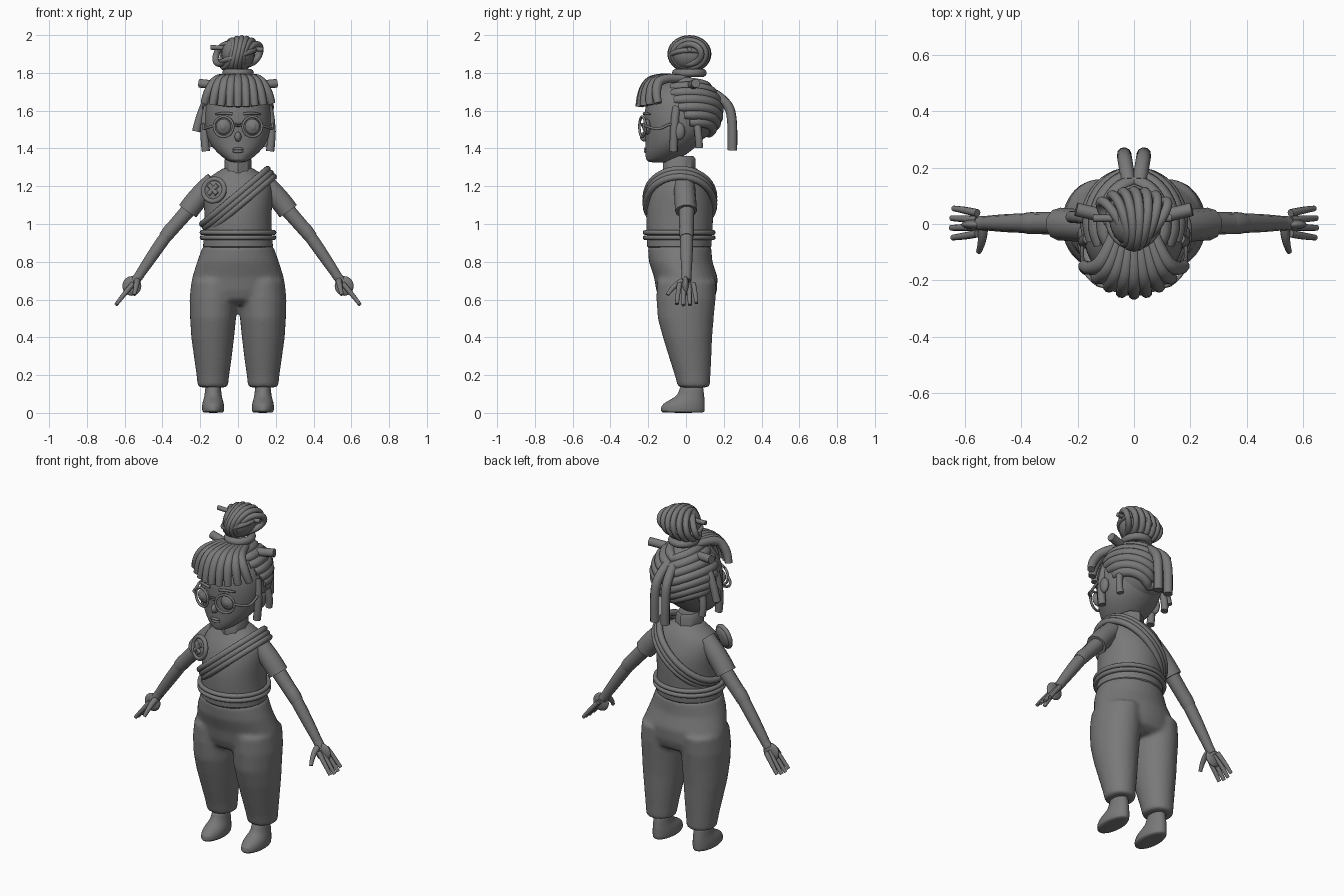
import bpy, bmesh
from math import sin, cos, pi, radians
from mathutils import Vector, Matrix

cube = bpy.data.objects.get("Cube")
if cube:
    bpy.data.objects.remove(cube, do_unlink=True)

grey = bpy.data.materials.new("plain_grey")
grey.use_nodes = True
grey.diffuse_color = (0.19, 0.19, 0.19, 1)
grey.node_tree.nodes["Principled BSDF"].inputs["Base Color"].default_value = (0.19, 0.19, 0.19, 1)
parts = []


def add(name, mesh):
    mesh.materials.clear()
    mesh.materials.append(grey)
    ob = bpy.data.objects.new(name, mesh)
    bpy.context.collection.objects.link(ob)
    parts.append(ob)
    return ob


def from_bm(name, bm):
    bmesh.ops.recalc_face_normals(bm, faces=bm.faces)
    mesh = bpy.data.meshes.new(name)
    bm.to_mesh(mesh)
    bm.free()
    return add(name, mesh)


def loft(bm, rows, n=24, cx=0.0):
    """Rows of (z, half width, front y, back y, optional x offset)."""
    rings = []
    for z, rx, yf, yb, *off in rows:
        x0 = off[0] if off else cx
        rings.append([bm.verts.new((x0 + rx * cos(2 * pi * i / n),
                                    (yf + yb) / 2 + (yb - yf) / 2 * sin(2 * pi * i / n), z))
                      for i in range(n)])
    for a, b in zip(rings, rings[1:]):
        for i in range(n):
            j = (i + 1) % n
            bm.faces.new((a[i], a[j], b[j], b[i]))
    bm.faces.new(rings[0])
    bm.faces.new(rings[-1])


def loft_part(name, rows, n=24, cx=0.0, smooth=1):
    bm = bmesh.new()
    loft(bm, rows, n, cx)
    ob = from_bm(name, bm)
    if smooth:
        ob.modifiers.new("smooth", "SUBSURF").levels = smooth
        ob.modifiers["smooth"].render_levels = smooth
    return ob


def tube(name, pts, r, radii=None, cyclic=False, curved=True):
    """Round tube along a path, turned into a mesh."""
    cu = bpy.data.curves.new(name, "CURVE")
    cu.dimensions = "3D"
    cu.bevel_depth = r
    cu.bevel_resolution = 3
    cu.use_fill_caps = True
    sp = cu.splines.new("NURBS" if curved and len(pts) > 2 else "POLY")
    sp.points.add(len(pts) - 1)
    for i, p in enumerate(pts):
        sp.points[i].co = (*p, 1)
        sp.points[i].radius = radii[i] if radii else 1
    sp.use_cyclic_u = cyclic
    if sp.type == "NURBS":
        sp.order_u = 3
        sp.use_endpoint_u = not cyclic
        sp.resolution_u = 6
    tmp = bpy.data.objects.new("tmp", cu)
    bpy.context.collection.objects.link(tmp)
    dg = bpy.context.evaluated_depsgraph_get()
    mesh = bpy.data.meshes.new_from_object(tmp.evaluated_get(dg))
    bpy.data.objects.remove(tmp, do_unlink=True)
    return add(name, mesh)


def ring(name, c, u, v, r, n=36):
    c, u, v = Vector(c), Vector(u), Vector(v)
    pts = [c + u * cos(2 * pi * i / n) + v * sin(2 * pi * i / n) for i in range(n)]
    return tube(name, pts, r, cyclic=True, curved=False)


def ball(name, c, radii, facing=None):
    m = Matrix.Translation(c)
    if facing:
        m = m @ Vector(facing).to_track_quat("Z", "Y").to_matrix().to_4x4()
    bm = bmesh.new()
    bmesh.ops.create_uvsphere(bm, u_segments=24, v_segments=14, radius=1,
                              matrix=m @ Matrix.Diagonal((*radii, 1)))
    return from_bm(name, bm)


# Trousers: hips and two legs fused into one surface
bm = bmesh.new()
loft(bm, [(.885, .186, -.203, .133), (.8, .217, -.197, .14), (.72, .242, -.17, .167),
          (.65, .252, -.158, .165), (.6, .235, -.14, .15), (.575, .19, -.1, .11)], 32)
for s in (1, -1):
    loft(bm, [(z, (o - i) / 2, f, b, s * (o + i) / 2) for z, i, o, f, b in (
        (.7, .0, .247, -.155, .16), (.6, .004, .257, -.157, .157), (.5, .01, .254, -.15, .147),
        (.4, .02, .248, -.123, .139), (.3, .032, .234, -.092, .135),
        (.2, .046, .22, -.06, .13), (.135, .053, .213, -.043, .127))])
trousers = from_bm("trousers", bm)
rm = trousers.modifiers.new("fuse", "REMESH")
rm.mode = "VOXEL"
rm.voxel_size = .012
rm.use_smooth_shade = True
sm = trousers.modifiers.new("soften", "SMOOTH")
sm.factor = .5
sm.iterations = 6

# Shirt, belt cords and neck
loft_part("shirt", [(.872, .184, -.205, .133), (.875, .187, -.208, .136), (.92, .184, -.208, .138),
                    (1.0, .177, -.212, .143), (1.08, .18, -.21, .147), (1.15, .185, -.193, .14),
                    (1.21, .182, -.165, .115), (1.25, .155, -.135, .095), (1.28, .1, -.112, .072),
                    (1.305, .07, -.1, .05)], 28)
for z in (.928, .955):
    ring("belt_cord", (0, -.036, z), (.19, 0, 0), (0, .18, 0), .013)
loft_part("neck", [(1.27, .074, -.124, .052), (1.345, .07, -.12, .05), (1.36, .06, -.11, .04)], 8, smooth=0)

# Shoulder sash of side-by-side cords
for k in (-1, 0, 1):
    ring("sash_cord", (-.016 * k, -.032, 1.125 + .02 * k), (.172, 0, .145), (0, .18, 0), .018)

# Round chest badge with a crossed pad
face = Vector((-.38, -.9, .2)).normalized()
side = face.cross(Vector((0, 0, 1))).normalized()
up = side.cross(face)
bc = Vector((-.125, -.17, 1.178))
ball("badge_disc", bc, (.062, .062, .022), face)
ring("badge_rim", bc + face * .008, side * .06, up * .06, .013)
for d in (side + up, side - up):
    d = d.normalized() * .035
    tube("badge_cross", [bc + face * .018 - d, bc + face * .018 + d], .013)

# Head, face and ears
loft_part("head", [(1.325, .03, -.19, -.09), (1.335, .06, -.214, -.05), (1.38, .115, -.217, .02),
                   (1.43, .155, -.214, .08), (1.5, .178, -.217, .13), (1.58, .181, -.224, .155),
                   (1.66, .168, -.21, .15), (1.73, .125, -.16, .12), (1.77, .05, -.07, .05)], 28)
ball("nose", (0, -.218, 1.462), (.018, .026, .026))
for z in (1.398, 1.384):
    ball("lip", (0, -.213, z), (.03, .01, .008))
ring("glasses_bridge", (0, -.232, 1.525), (.02, 0, 0), (0, 0, .006), .005, 12)
for s in (1, -1):
    yaw = Vector((s * cos(.3), sin(.3), 0))
    eye = Vector((s * .076, -.207, 1.515))
    ball("eye", eye, (.04, .022, .042))
    ball("iris", eye + Vector((s * .002, -.015, 0)), (.02, .01, .022))
    ring("glasses_rim", eye + Vector((0, -.024, 0)), yaw * .053, (0, 0, .053), .007)
    tube("glasses_arm", [(s * .128, -.215, 1.52), (s * .165, -.19, 1.51), (s * .183, -.14, 1.5),
                         (s * .185, -.08, 1.535), (s * .18, -.03, 1.53)], .007)
    tube("eyebrow", [(s * .03, -.222, 1.582), (s * .075, -.222, 1.592), (s * .12, -.19, 1.58)], .009, (.8, 1, .5))
    ball("ear", (s * .18, -.035, 1.49), (.02, .03, .045))

# Hair: scalp, fringe and strands wrapped to the back
ball("scalp_hair", (0, 0, 1.6), (.176, .188, .172))
for i in range(-4, 5):
    u = i / 4
    tube("fringe_strand", [(u * .05, .02, 1.765), (u * .1, -.13, 1.785), (u * .16, -.235 + .07 * u * u, 1.735 - .03 * u * u),
                           (u * .178, -.248 + .1 * u * u, 1.62 + .02 * u * u)], .026, (.7, 1, 1, .8))


def scalp(s, az, el):
    a, e = radians(az), radians(el)
    return (s * .168 * cos(e) * sin(a), -.18 * cos(e) * cos(a), 1.6 + .165 * sin(e))


for s in (1, -1):
    for k in range(7):
        pts = []
        for j in range(9):
            t = j / 8
            el = (62 - 14 * k) * (1 - t) + (46 - 16 * k) * t + 10 * sin(pi * t)
            pts.append(scalp(s, (42 + 9 * k) * (1 - t) + 184 * t, el))
        tube("wrapped_strand", pts, .027, [.8] + [1] * 7 + [.7])
    # Loose locks
    tube("front_lock", [(s * .16, -.05, 1.62), (s * .188, -.065, 1.52), (s * .17, -.065, 1.385)], .022)
    tube("rear_lock", [(s * .15, .06, 1.52), (s * .165, .068, 1.46), (s * .155, .07, 1.405)], .02)
    tube("back_tail", [(s * .02, .15, 1.69), (s * .03, .215, 1.65), (s * .036, .25, 1.56),
                       (s * .034, .245, 1.39)], .026)
    tube("side_stub", [(s * .11, .03, 1.735), (s * .205, .052, 1.745)], .024)
tube("swept_lock", [(-.165, .02, 1.65), (-.195, .025, 1.6), (-.222, .025, 1.49)], .022)

# Top bun wound from cords, with a hair stick
bun = Vector((0, .018, 1.9))
ball("bun_core", bun, (.088, .1, .088))
for k in range(-3, 4):
    x = k * .026
    w = (1 - (x / .1) ** 2) ** .5
    ring("bun_strand", bun + Vector((x, 0, 0)), (.012 * k, .1 * w, 0), (.02, 0, .083 * w), .017, 28)
ring("bun_wrap", bun + Vector((0, 0, -.01)), (.088, 0, .03), (0, .096, 0), .014)
ring("bun_base", (0, .018, 1.8), (.062, 0, 0), (0, .07, 0), .022)
tube("hair_stick", [(-.145, .02, 1.935), (.132, .02, 1.925)], .013)

# Arms, hands, and shoes
for s in (1, -1):
    def p(x, y, z):
        return (s * x, y, z)

    tube("sleeve", [p(.125, -.01, 1.225), p(.2, -.005, 1.16), p(.266, 0, 1.068)], .058, (.95, 1, 1))
    tube("upper_arm", [p(.24, .003, 1.1), p(.375, .003, .945)], .042, (1, .9))
    tube("elbow", [p(.335, .003, .995), p(.362, .003, .962), p(.388, .003, .928)], .042, (.85, 1, .85))
    tube("forearm", [p(.36, .003, .965), p(.43, .003, .868), p(.53, .003, .718)], .036, (.95, 1, .7))
    tube("wrist", [p(.515, .003, .738), p(.545, .002, .698)], .026)
    ball("palm", p(.562, -.002, .672), (.05, .018, .052), None).data.transform(Matrix.Identity(4))
    for f in range(4):
        y = -.042 + .03 * f
        reach = (.92, 1, .98, .85)[f]
        tube("finger", [p(.555, y * .8, .685), p(.59, y, .645), p(.59 + .058 * reach, y * 1.15, .645 - .075 * reach)],
             .0125, (1.1, 1.1, .8))
    tube("thumb", [p(.535, -.01, .7), p(.535, -.06, .685), p(.55, -.098, .625)], .014, (1.3, 1.1, .7))
    loft_part("shoe", [(0, .052, -.125, .095), (.006, .058, -.135, .1), (.035, .06, -.135, .1),
                       (.06, .055, -.108, .1), (.08, .048, -.06, .098), (.11, .043, -.035, .094),
                       (.16, .042, -.032, .092)], cx=s * .132)

# Smooth shading with crisp edges
bpy.ops.object.select_all(action="DESELECT")
for ob in parts:
    ob.select_set(True)
bpy.context.view_layer.objects.active = parts[0]
bpy.ops.object.shade_smooth_by_angle(angle=radians(40))
